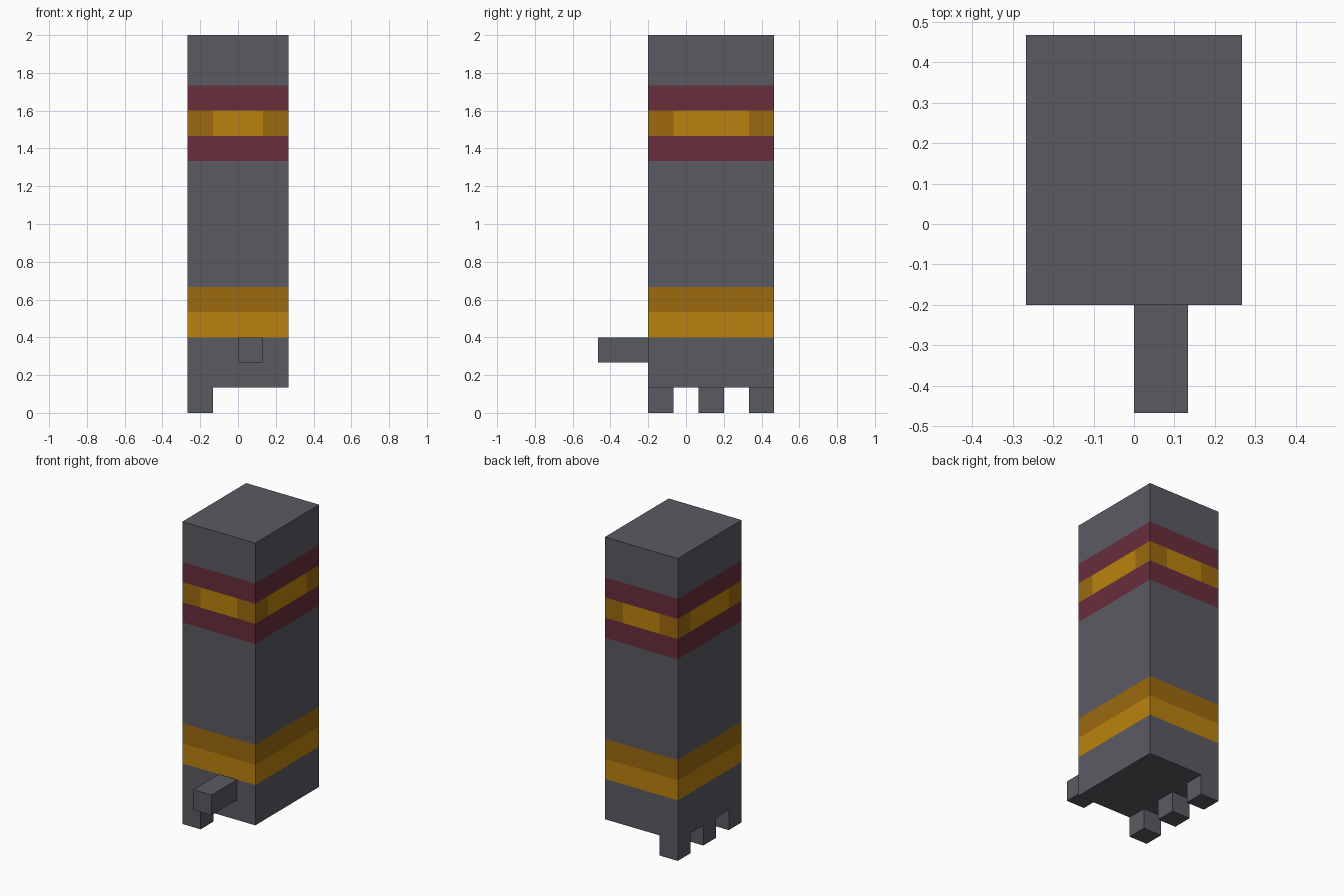
import bpy, bmesh
from mathutils import Vector

if "Cube" in bpy.data.objects:
    bpy.data.objects.remove(bpy.data.objects["Cube"])

U = 2 / 15  # one block


def material(name, rgb):
    lin = [((c / 255 + 0.055) / 1.055) ** 2.4 if c > 10 else c / 255 / 12.92 for c in rgb]
    m = bpy.data.materials.new(name)
    m.diffuse_color = (*lin, 1)
    m.use_nodes = True
    m.node_tree.nodes["Principled BSDF"].inputs["Base Color"].default_value = m.diffuse_color
    return m


grey = material("slate grey", (90, 90, 98))
maroon = material("maroon", (104, 45, 59))
gold = material("gold", (186, 130, 14))
dark_gold = material("dark gold", (156, 106, 15))


def box(name, lo, hi, mats, cuts=(), rule=None):
    """Box given in block units, optionally cut by planes (axis, position)."""
    bm = bmesh.new()
    bmesh.ops.create_cube(bm, size=1)
    lo, hi = Vector(lo) * U, Vector(hi) * U
    for v in bm.verts:
        v.co = Vector((lo[i] if v.co[i] < 0 else hi[i]) for i in range(3))
    for axis, pos in cuts:
        n = Vector((0, 0, 0))
        n[axis] = 1
        bmesh.ops.bisect_plane(bm, geom=bm.verts[:] + bm.edges[:] + bm.faces[:],
                               plane_co=n * pos * U, plane_no=n)
    if rule:
        for f in bm.faces:
            f.material_index = rule(f.calc_center_median() / U, f.normal)
    bmesh.ops.recalc_face_normals(bm, faces=bm.faces[:])
    me = bpy.data.meshes.new(name)
    bm.to_mesh(me)
    bm.free()
    for m in mats:
        me.materials.append(m)
    ob = bpy.data.objects.new(name, me)
    bpy.context.collection.objects.link(ob)


# Colour bands by height; the upper gold band is darker at the corners
def band(c, n):
    z = c.z
    if 3 < z < 4:
        return 2
    if 4 < z < 5:
        return 3
    if 10 < z < 11 or 12 < z < 13:
        return 1
    if 11 < z < 12:
        on_x_side = abs(c.x) > 1.99
        middle = -0.5 < c.y < 2.5 if on_x_side else abs(c.x) < 1
        return 2 if middle else 3
    return 0


# Main column
cuts = [(2, z) for z in (3, 4, 5, 10, 11, 12, 13)]
cuts += [(0, -1), (0, 1), (1, -0.5), (1, 2.5)]
box("column", (-2, -1.5, 1), (2, 3.5, 15), [grey, maroon, gold, dark_gold], cuts, band)

# Peg sticking out of the front
box("front_peg", (0, -3.5, 2), (1, -1.5, 3), [grey])

# Three feet along the left side
for i in range(3):
    y = -1.5 + 2 * i
    box(f"foot_{i + 1}", (-2, y, 0), (-1, y + 1, 1), [grey])
